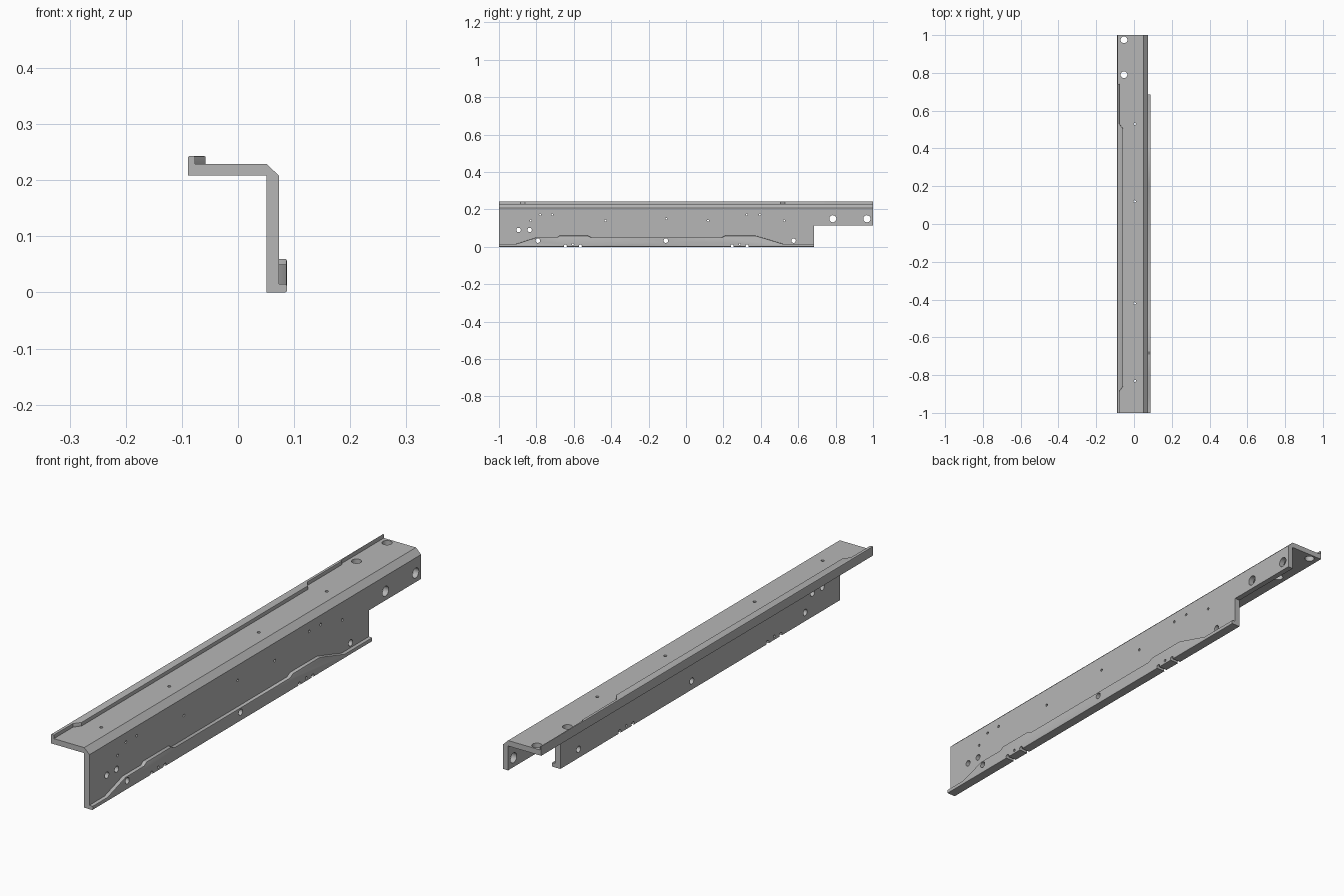
import bpy
import bmesh
from math import pi
from mathutils import Matrix, Vector

cube = bpy.data.objects.get("Cube")
if cube:
    bpy.data.objects.remove(cube, do_unlink=True)

steel = bpy.data.materials.new("plain grey metal")
steel.use_nodes = True
GREY = (0.47, 0.47, 0.47, 1)
steel.diffuse_color = GREY
steel.node_tree.nodes["Principled BSDF"].inputs["Base Color"].default_value = GREY


def make_object(name, bm):
    bmesh.ops.recalc_face_normals(bm, faces=bm.faces)
    mesh = bpy.data.meshes.new(name)
    bm.to_mesh(mesh)
    bm.free()
    mesh.materials.append(steel)
    obj = bpy.data.objects.new(name, mesh)
    bpy.context.collection.objects.link(obj)
    return obj


def prism(name, points, direction, round_cap=0):
    """Extrude a flat outline, optionally rounding the rim of the far cap."""
    bm = bmesh.new()
    base = bm.faces.new([bm.verts.new(p) for p in points])
    new = bmesh.ops.extrude_face_region(bm, geom=[base], use_keep_orig=True)["geom"]
    cap_verts = [g for g in new if isinstance(g, bmesh.types.BMVert)]
    bmesh.ops.translate(bm, verts=cap_verts, vec=Vector(direction))
    if round_cap:
        cap = [g for g in new if isinstance(g, bmesh.types.BMFace)][0]
        rim = [e for e in cap.edges if abs(e.verts[0].co.y - e.verts[1].co.y) > 0.005]
        bmesh.ops.bevel(bm, geom=rim, offset=round_cap, segments=2,
                        profile=0.5, affect='EDGES')
    return make_object(name, bm)


# Angle section with a chamfered outer corner
X_LEFT, X_IN, X_OUT = -0.089, 0.051, 0.073
Z_UNDER, Z_TOP = 0.208, 0.229
section = [(X_LEFT, Z_UNDER), (X_IN, Z_UNDER), (X_IN, 0), (X_OUT, 0),
           (X_OUT, Z_UNDER), (X_IN, Z_TOP), (X_LEFT, Z_TOP)]
rail = prism("angle_rail", [(x, -1, z) for x, z in section], (0, 2, 0))

# Raised lip along the free edge of the top flange
lip_inner = [(-0.077, -1), (-0.077, -0.885), (-0.058, -0.86), (-0.058, 0.505),
             (-0.078, 0.53), (-0.078, 0.74), (-0.084, 0.74), (-0.084, 1)]
top_outline = [(X_LEFT, 1), (X_LEFT, -1)] + lip_inner
top_lip = prism("top_flange_lip", [(x, y, Z_TOP) for x, y in top_outline],
                (0, 0, 0.014), 0.002)

# Stepped lip along the foot of the web
END = 0.685
foot_top = [(-1, 0.015), (-0.91, 0.015), (-0.8, 0.05), (-0.69, 0.05),
            (-0.675, 0.06), (-0.525, 0.06), (-0.505, 0.05), (0.19, 0.05),
            (0.21, 0.06), (0.37, 0.06), (0.405, 0.05), (0.52, 0.015), (END, 0.015)]
foot_outline = [(END, 0), (-1, 0)] + foot_top
foot_lip = prism("web_foot_lip", [(X_OUT, y, z) for y, z in foot_outline],
                 (0.014, 0, 0), 0.003)

# Cutter volume: end notch plus every drilled hole
cut = bmesh.new()
bmesh.ops.create_cube(cut, size=1, matrix=Matrix.Translation((0.062, END + 0.25, 0.015))
                      @ Matrix.Diagonal((0.1, 0.5, 0.2, 1)))


def drill(centre, radius, depth, along_x):
    turn = Matrix.Rotation(pi / 2, 4, 'Y') if along_x else Matrix()
    bmesh.ops.create_cone(cut, cap_ends=True, segments=24, radius1=radius,
                          radius2=radius, depth=depth,
                          matrix=Matrix.Translation(centre) @ turn)


SMALL, MEDIUM, LARGE = 0.005, 0.012, 0.019
web_holes = {
    LARGE: [(0.785, 0.15), (0.967, 0.15)],
    MEDIUM: [(-0.895, 0.09), (-0.836, 0.09), (-0.792, 0.033),
             (-0.108, 0.033), (0.575, 0.033)],
    SMALL: [(-0.78, 0.172), (-0.715, 0.172), (0.325, 0.172), (0.395, 0.172),
            (-0.83, 0.14), (-0.43, 0.14), (0.118, 0.14), (0.525, 0.14),
            (-0.105, 0.15)],
}
for radius, spots in web_holes.items():
    for y, z in spots:
        drill((0.07, y, z), radius, 0.1, True)

# Groups of three low holes, the outer pair breaking the bottom edge
for middle in (-0.605, 0.287):
    drill((0.07, middle, 0.013), SMALL, 0.1, True)
    for side in (-1, 1):
        drill((0.07, middle + side * 0.04, 0.005), 0.008, 0.1, True)

for y in (0.79, 0.975):
    drill((-0.053, y, 0.22), 0.018, 0.08, False)
for y in (-0.83, -0.42, 0.12, 0.53):
    drill((0.004, y, 0.22), 0.006, 0.08, False)
cutter = make_object("hole_cutter", cut)
cutter.hide_render = True

# Drill the rail and foot lip, then discard the cutter
for part in (rail, foot_lip):
    mod = part.modifiers.new("holes", 'BOOLEAN')
    mod.operation = 'DIFFERENCE'
    mod.solver = 'EXACT'
    mod.object = cutter
    bpy.context.view_layer.objects.active = part
    bpy.ops.object.modifier_apply(modifier=mod.name)
bpy.data.objects.remove(cutter, do_unlink=True)

# Smooth hole walls and lip rounding, keep the folded edges crisp
bpy.ops.object.select_all(action='DESELECT')
for part in (rail, top_lip, foot_lip):
    part.select_set(True)
bpy.context.view_layer.objects.active = rail
bpy.ops.object.shade_smooth_by_angle(angle=pi / 6)
